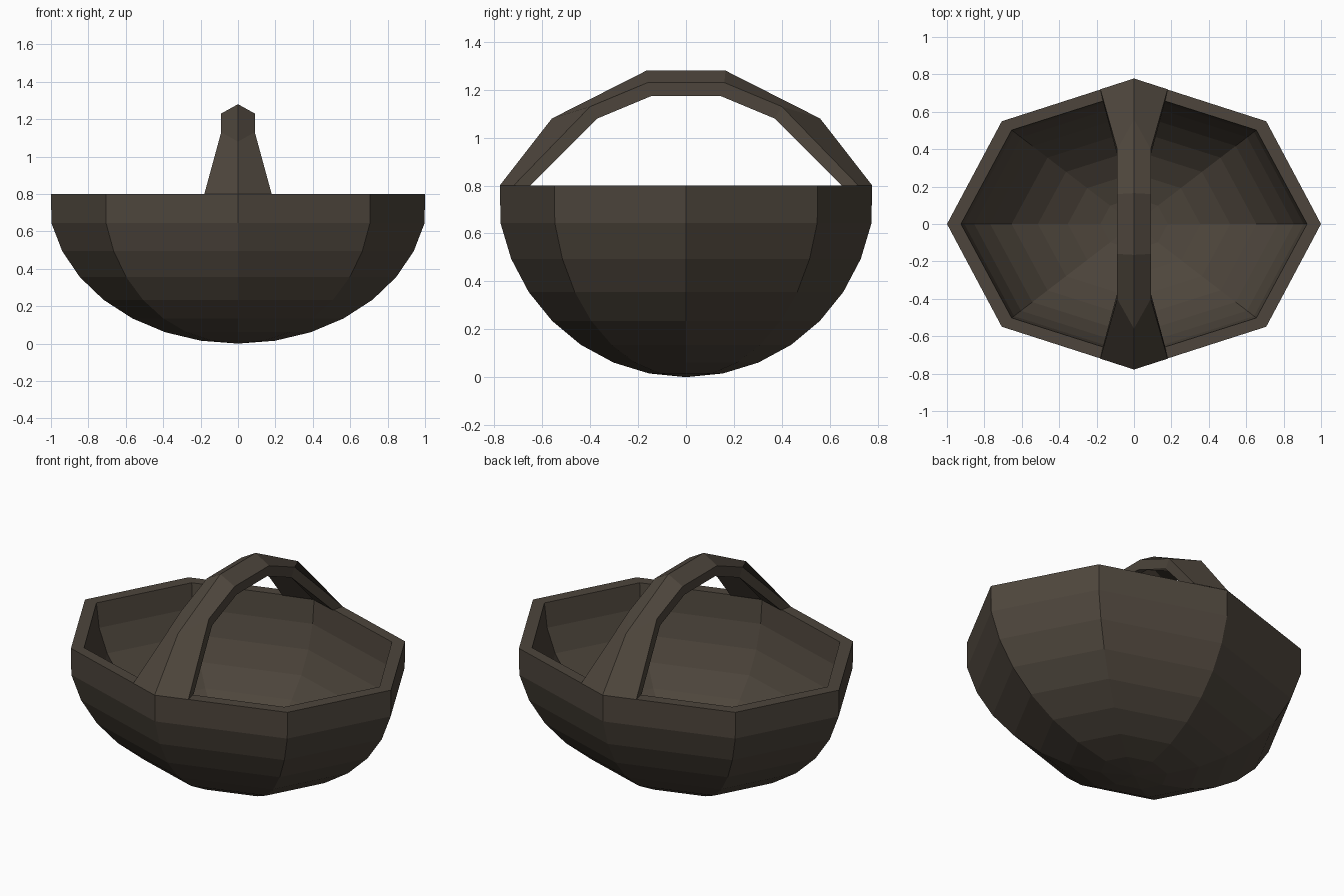
import bpy, bmesh, math

if "Cube" in bpy.data.objects:
    bpy.data.objects.remove(bpy.data.objects["Cube"])

mat = bpy.data.materials.new("dark_wicker")
mat.diffuse_color = (0.075, 0.06, 0.045, 1)
mat.use_nodes = True
mat.node_tree.nodes["Principled BSDF"].inputs["Base Color"].default_value = mat.diffuse_color


def finish(name, bm):
    bmesh.ops.recalc_face_normals(bm, faces=bm.faces[:])
    mesh = bpy.data.meshes.new(name)
    bm.to_mesh(mesh)
    bm.free()
    mesh.materials.append(mat)
    obj = bpy.data.objects.new(name, mesh)
    bpy.context.collection.objects.link(obj)
    return obj


def bridge(bm, a, b):
    n = len(a)
    for i in range(n):
        bm.faces.new((a[i], a[(i + 1) % n], b[(i + 1) % n], b[i]))


# Bowl: eight-sided half ellipsoid with an inner and an outer wall
def wall(bm, rx, ry, depth, rim_scale):
    pole = bm.verts.new((0, 0, 0.8 - depth))
    rings = []
    for k in range(1, 9):
        t = math.radians(11.25 * k)
        s = math.sin(t) * (rim_scale if k == 8 else 1)
        z = 0.8 - depth * math.cos(t)
        rings.append([bm.verts.new((rx * s * math.cos(j * math.pi / 4),
                                    ry * s * math.sin(j * math.pi / 4), z))
                      for j in range(8)])
    for j in range(8):
        bm.faces.new((pole, rings[0][j], rings[0][(j + 1) % 8]))
    for a, b in zip(rings, rings[1:]):
        bridge(bm, a, b)
    return rings[-1]


bm = bmesh.new()
outer = wall(bm, 1.017, 0.79, 0.8, 0.983)
inner = wall(bm, 0.925, 0.71, 0.73, 1.0)
bridge(bm, outer, inner)
finish("bowl", bm)

# Handle: ridged strap; each station is (half width, then y and z of
# outer ridge, outer edge, inner edge, inner ridge)
stations = [
    (0.18, (0.778, 0.80), (0.72, 0.80), (0.65, 0.80), (0.70, 0.80)),
    (0.09, (0.56, 1.08), (0.40, 1.13), (0.37, 1.08), (0.515, 1.03)),
    (0.09, (0.165, 1.28), (0.16, 1.23), (0.142, 1.175), (0.148, 1.225)),
]
bm = bmesh.new()
sections = []
for side, order in ((-1, stations), (1, stations[::-1])):
    for w, ridge, edge, low, under in order:
        wl = w - 0.015 if w > 0.1 else w
        pts = [(0, ridge), (w, edge), (wl, low), (0, under), (-wl, low), (-w, edge)]
        sections.append([bm.verts.new((x, side * p[0], p[1])) for x, p in pts])
for a, b in zip(sections, sections[1:]):
    bridge(bm, a, b)
finish("handle", bm)
